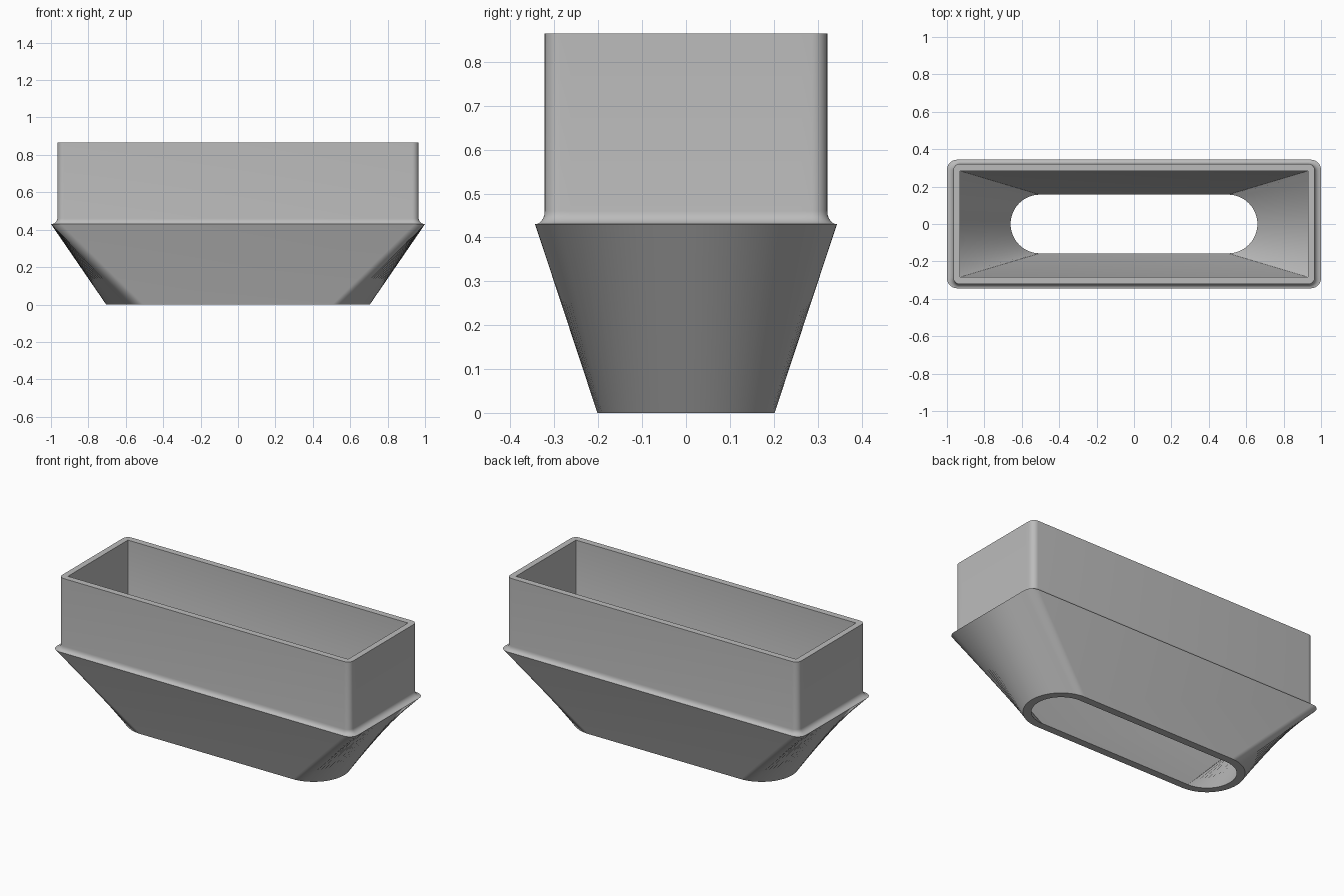
import bpy, bmesh, math

cube = bpy.data.objects.get("Cube")
if cube:
    bpy.data.objects.remove(cube)

CORNER, SIDE = 8, 24          # segments per corner and per short side
SLOT_HALF = 0.503             # straight half length of the bottom slot


def rect_end(hx, hy, r):
    """Points along the +x end of a rounded rectangle, from -y to +y."""
    def arc(cy, start):
        return [(hx - r + r * math.cos(start + math.pi / 2 * i / CORNER),
                 cy + r * math.sin(start + math.pi / 2 * i / CORNER))
                for i in range(CORNER + 1)]
    low = arc(r - hy, -math.pi / 2)
    high = arc(hy - r, 0)
    middle = [(hx, (hy - r) * (2 * i / SIDE - 1)) for i in range(1, SIDE)]
    return low + middle + high


def slot_end(rect, r):
    """Half circle whose points follow the rectangle end by arc length."""
    lengths = [0.0]
    for a, b in zip(rect, rect[1:]):
        lengths.append(lengths[-1] + math.dist(a, b))
    angles = [math.pi * (d / lengths[-1] - 0.5) for d in lengths]
    return [(SLOT_HALF + r * math.cos(a), r * math.sin(a)) for a in angles]


def ring(bm, end, z):
    """Close a +x end into a full ring by half-turn symmetry."""
    points = end + [(-x, -y) for x, y in end]
    return [bm.verts.new((x, y, z)) for x, y in points]


bm = bmesh.new()
flange = rect_end(1.0, 0.344, 0.055)
cavity = rect_end(0.93, 0.284, 0.002)

# Outer skin: slot, flange edge, concave fillet, collar wall
rings = [ring(bm, slot_end(flange, 0.202), 0), ring(bm, flange, 0.43)]
for i in range(1, 7):
    a = math.pi / 2 * i / 6
    rings.append(ring(bm, rect_end(0.966 + 0.034 * (1 - math.sin(a)),
                                   0.322 + 0.022 * (1 - math.sin(a)),
                                   0.035 + 0.02 * (1 - math.sin(a))),
                      0.43 + 0.03 * (1 - math.cos(a))))
rings.append(ring(bm, rect_end(0.966, 0.322, 0.035), 0.865))

# Inner skin: rim edge, cavity floor line, slot opening
rings += [ring(bm, cavity, 0.865), ring(bm, cavity, 0.43),
          ring(bm, slot_end(cavity, 0.157), 0)]

# Skin consecutive rings, closing back across the bottom lip
for lower, upper in zip(rings, rings[1:] + rings[:1]):
    n = len(lower)
    for i in range(n):
        j = (i + 1) % n
        bm.faces.new((lower[i], lower[j], upper[j], upper[i]))
bmesh.ops.recalc_face_normals(bm, faces=bm.faces)

mesh = bpy.data.meshes.new("duct_adapter")
bm.to_mesh(mesh)
bm.free()
adapter = bpy.data.objects.new("duct_adapter", mesh)
bpy.context.collection.objects.link(adapter)

# Plain grey material
grey = bpy.data.materials.new("plain_grey")
grey.use_nodes = True
colour = (0.5, 0.5, 0.5, 1)
grey.diffuse_color = colour
grey.node_tree.nodes["Principled BSDF"].inputs["Base Color"].default_value = colour
mesh.materials.append(grey)

bpy.ops.object.select_all(action='DESELECT')
adapter.select_set(True)
bpy.context.view_layer.objects.active = adapter
bpy.ops.object.shade_smooth_by_angle(angle=math.radians(28))
